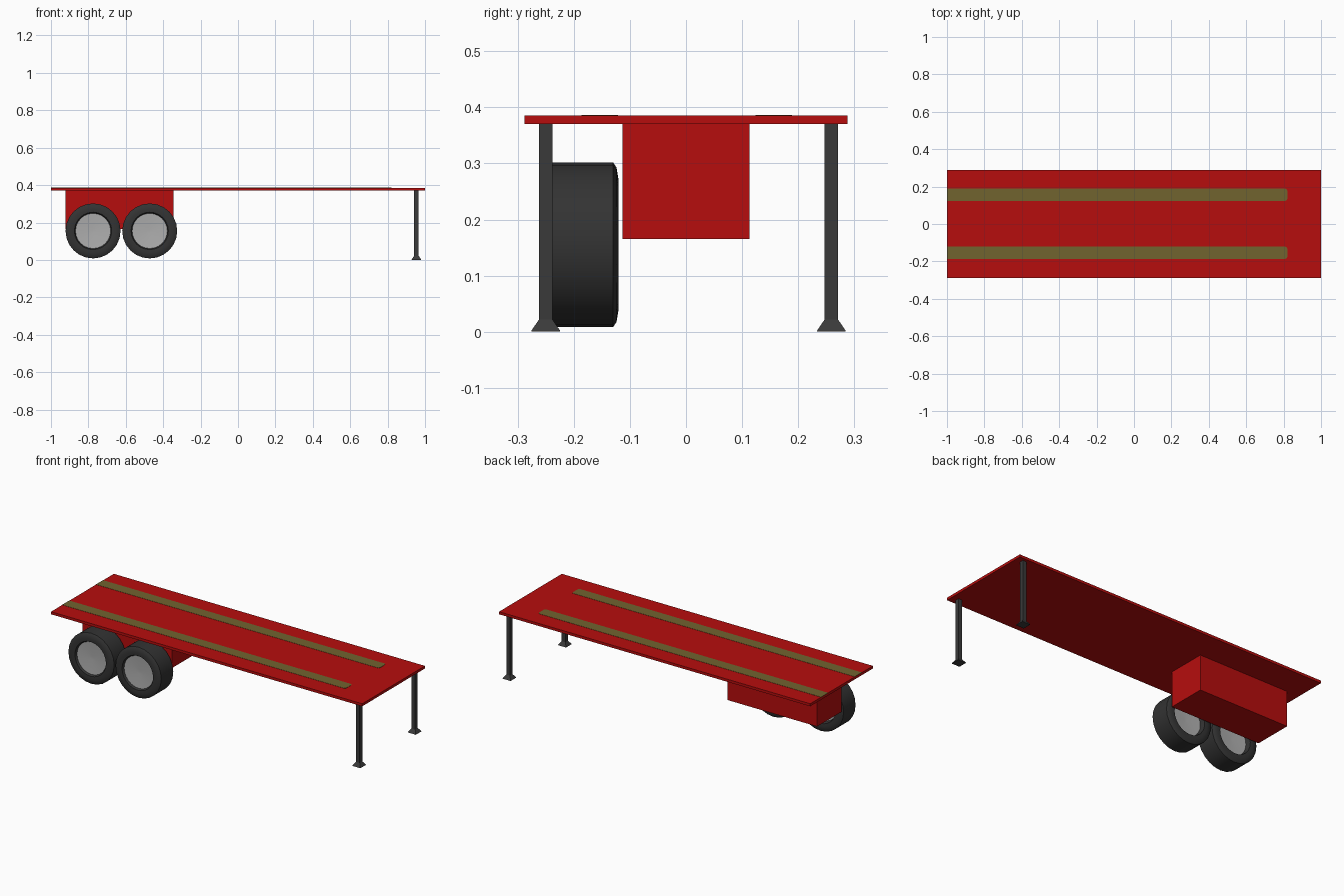
import bpy, bmesh, math
from mathutils import Vector

if "Cube" in bpy.data.objects:
    bpy.data.objects.remove(bpy.data.objects["Cube"])


def material(name, rgb):
    m = bpy.data.materials.new(name)
    m.diffuse_color = (*rgb, 1)
    m.use_nodes = True
    m.node_tree.nodes["Principled BSDF"].inputs["Base Color"].default_value = m.diffuse_color
    return m


RED = material("red_paint", (0.47, 0.004, 0.004))
OLIVE = material("olive_stripe", (0.165, 0.125, 0.028))
DARK = material("dark_steel", (0.042, 0.042, 0.042))
RUBBER = material("black_rubber", (0.033, 0.033, 0.033))
GREY = material("grey_rim", (0.42, 0.42, 0.42))


def finish(bm, name, mats):
    bmesh.ops.recalc_face_normals(bm, faces=bm.faces[:])
    me = bpy.data.meshes.new(name)
    bm.to_mesh(me)
    bm.free()
    ob = bpy.data.objects.new(name, me)
    bpy.context.collection.objects.link(ob)
    for m in mats:
        me.materials.append(m)
    return ob


def box(name, lo, hi, mat, round_end=0):
    bm = bmesh.new()
    bmesh.ops.create_cube(bm, size=1)
    for v in bm.verts:
        v.co = Vector([(a + b) / 2 + c * (b - a) for a, b, c in zip(lo, hi, v.co)])
    if round_end:
        # round the upright edges at the +x end
        edges = [e for e in bm.edges
                 if all(v.co.x > hi[0] - 1e-5 for v in e.verts)
                 and abs(e.verts[0].co.z - e.verts[1].co.z) > 1e-5]
        bmesh.ops.bevel(bm, geom=edges, offset=round_end, segments=3,
                        profile=0.5, affect='EDGES')
    return finish(bm, name, [mat])


def leg(name, x, y):
    # square post with a flared foot, skinned through square rings
    bm = bmesh.new()
    rings = []
    for z, r in ((0, 0.0255), (0.002, 0.0255), (0.022, 0.0118), (0.371, 0.0118)):
        rings.append([bm.verts.new((x + sx * r, y + sy * r, z))
                      for sx, sy in ((-1, -1), (1, -1), (1, 1), (-1, 1))])
    for a, b in zip(rings, rings[1:]):
        for i in range(4):
            j = (i + 1) % 4
            bm.faces.new((a[i], a[j], b[j], b[i]))
    bm.faces.new(rings[0])
    bm.faces.new(rings[-1])
    return finish(bm, name, [DARK])


def wheel(name, x, y, z, sides=24):
    # (radius, y offset) profile from outer hub, over the tread, to inner hub
    half = [(0.012, -0.046), (0.094, -0.052), (0.100, -0.063),
            (0.118, -0.0645), (0.138, -0.061), (0.147, -0.055)]
    inner = [(r, -o) for r, o in reversed(half[2:])] + [(0.094, 0.035), (0.012, 0.030)]
    profile = half + inner
    bm = bmesh.new()
    rings = []
    for r, o in profile:
        rings.append([bm.verts.new((x + r * math.cos(t), y + o, z + r * math.sin(t)))
                      for t in (2 * math.pi * i / sides for i in range(sides))])
    last = len(rings) - 2
    for k, (a, b) in enumerate(zip(rings, rings[1:])):
        for i in range(sides):
            j = (i + 1) % sides
            f = bm.faces.new((a[i], a[j], b[j], b[i]))
            f.material_index = 1 if k in (0, last) else 0
    for ring in (rings[0], rings[-1]):
        bm.faces.new(ring).material_index = 1
    ob = finish(bm, name, [RUBBER, GREY])
    bpy.context.view_layer.objects.active = ob
    ob.select_set(True)
    bpy.ops.object.shade_smooth_by_angle(angle=math.radians(40))
    ob.select_set(False)
    return ob


# Flat deck and the running-gear box below it
box("deck", (-1, -0.288, 0.37), (1, 0.288, 0.385), RED)
box("axle_box", (-0.922, -0.113, 0.165), (-0.346, 0.113, 0.371), RED)

# Painted deck stripes
box("stripe_front", (-1, -0.186, 0.384), (0.82, -0.121, 0.3862), OLIVE, 0.012)
box("stripe_back", (-1, 0.124, 0.384), (0.82, 0.189, 0.3862), OLIVE, 0.012)

# Support legs at the nose
leg("front_leg", 0.954, -0.25)
leg("back_leg", 0.954, 0.259)

# Tandem wheels, only on the front side
wheel("rear_wheel", -0.775, -0.185, 0.155)
wheel("forward_wheel", -0.472, -0.185, 0.155)
